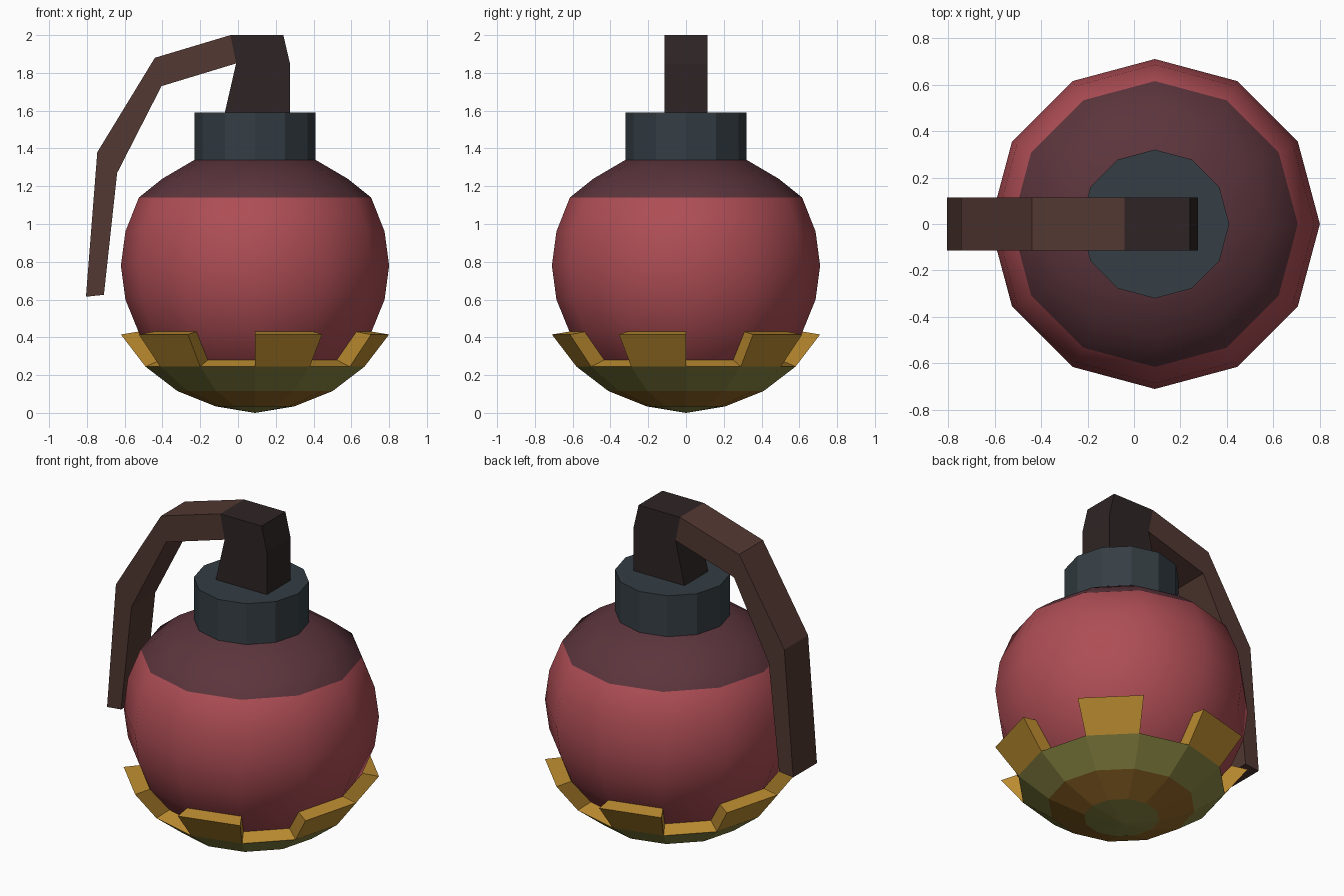
import bpy, bmesh
from math import cos, sin, pi

if "Cube" in bpy.data.objects:
    bpy.data.objects.remove(bpy.data.objects["Cube"])

SIDES, CX = 12, 0.09


def mat(name, rgb):
    m = bpy.data.materials.new(name)
    m.diffuse_color = (*rgb, 1)
    m.use_nodes = True
    m.node_tree.nodes["Principled BSDF"].inputs["Base Color"].default_value = m.diffuse_color
    return m


red = mat("red", (0.42, 0.075, 0.09))
maroon = mat("maroon", (0.105, 0.035, 0.045))
slate = mat("slate", (0.035, 0.048, 0.058))
gold = mat("gold", (0.50, 0.26, 0.03))
bronze = mat("bronze", (0.30, 0.14, 0.02))
olive = mat("olive", (0.25, 0.24, 0.055))
dark = mat("dark_brown", (0.028, 0.018, 0.018))
brown = mat("brown", (0.085, 0.04, 0.032))


def finish(name, bm, mats):
    bmesh.ops.recalc_face_normals(bm, faces=bm.faces)
    me = bpy.data.meshes.new(name)
    bm.to_mesh(me)
    bm.free()
    for m in mats:
        me.materials.append(m)
    ob = bpy.data.objects.new(name, me)
    bpy.context.collection.objects.link(ob)
    return ob


def lathe(name, profile, mats, rows=None):
    """Revolve (radius, z) points; rows gives the material of each band."""
    bm = bmesh.new()
    rings = []
    for r, z in profile:
        n = SIDES if r > 0 else 1
        rings.append([bm.verts.new((CX + r * cos(2 * pi * i / SIDES), r * sin(2 * pi * i / SIDES), z))
                      for i in range(n)])
    for k, (a, b) in enumerate(zip(rings, rings[1:])):
        for i in range(SIDES):
            j = (i + 1) % SIDES
            loop = [a[i % len(a)], a[j % len(a)], b[j % len(b)], b[i % len(b)]]
            f = bm.faces.new(list(dict.fromkeys(loop)))
            f.material_index = rows[k] if rows else 0
    return finish(name, bm, mats)


def prism(bm, a, b):
    """Close two matching outlines into a solid."""
    va, vb = [bm.verts.new(p) for p in a], [bm.verts.new(p) for p in b]
    bm.faces.new(va)
    bm.faces.new(vb[::-1])
    for i in range(len(va)):
        j = (i + 1) % len(va)
        bm.faces.new((va[i], va[j], vb[j], vb[i]))


# Round body with darker shoulder
body = lathe("body",
             [(0, 0.07), (0.355, 0.165), (0.50, 0.28), (0.615, 0.425), (0.686, 0.60), (0.71, 0.78),
              (0.686, 0.96), (0.615, 1.14), (0.49, 1.24), (0.32, 1.34), (0, 1.34)],
             [red, maroon], [0] * 7 + [1] * 3)
for f in body.data.polygons:
    f.use_smooth = True

# Collar
lathe("collar", [(0, 1.33), (0.32, 1.33), (0.32, 1.59), (0, 1.59)], [slate])

# Banded base cup
lathe("base_cup",
      [(0, 0), (0.21, 0.035), (0.41, 0.115), (0.58, 0.245), (0.50, 0.28), (0, 0.28)],
      [olive, bronze, gold], [0, 1, 0, 2, 2])

# Flared prongs on every other side of the cup
bm = bmesh.new()
section = [(0.58, 0.245), (0.71, 0.415), (0.62, 0.43), (0.50, 0.28)]
for i in range(1, SIDES, 2):
    ends = [[(CX + r * cos(t), r * sin(t), z) for r, z in section]
            for t in (2 * pi * i / SIDES, 2 * pi * (i + 1) / SIDES)]
    prism(bm, *ends)
finish("prongs", bm, [gold])

# Fuse head
HALF = 0.115
bm = bmesh.new()
head = [(-0.04, 2.0), (0.24, 2.0), (0.275, 1.85), (0.275, 1.58), (-0.072, 1.58), (-0.01, 1.85)]
prism(bm, *[[(x, y, z) for x, z in head] for y in (-HALF, HALF)])
finish("fuse_head", bm, [dark])

# Bent safety lever: quads between outer and inner edge
bm = bmesh.new()
outer = [(-0.04, 2.0), (-0.44, 1.88), (-0.745, 1.38), (-0.805, 0.615)]
inner = [(-0.01, 1.85), (-0.405, 1.73), (-0.64, 1.27), (-0.71, 0.625)]
outline = outer + inner[::-1]
prism(bm, *[[(x, y, z) for x, z in outline] for y in (-HALF, HALF)])
finish("safety_lever", bm, [brown])
